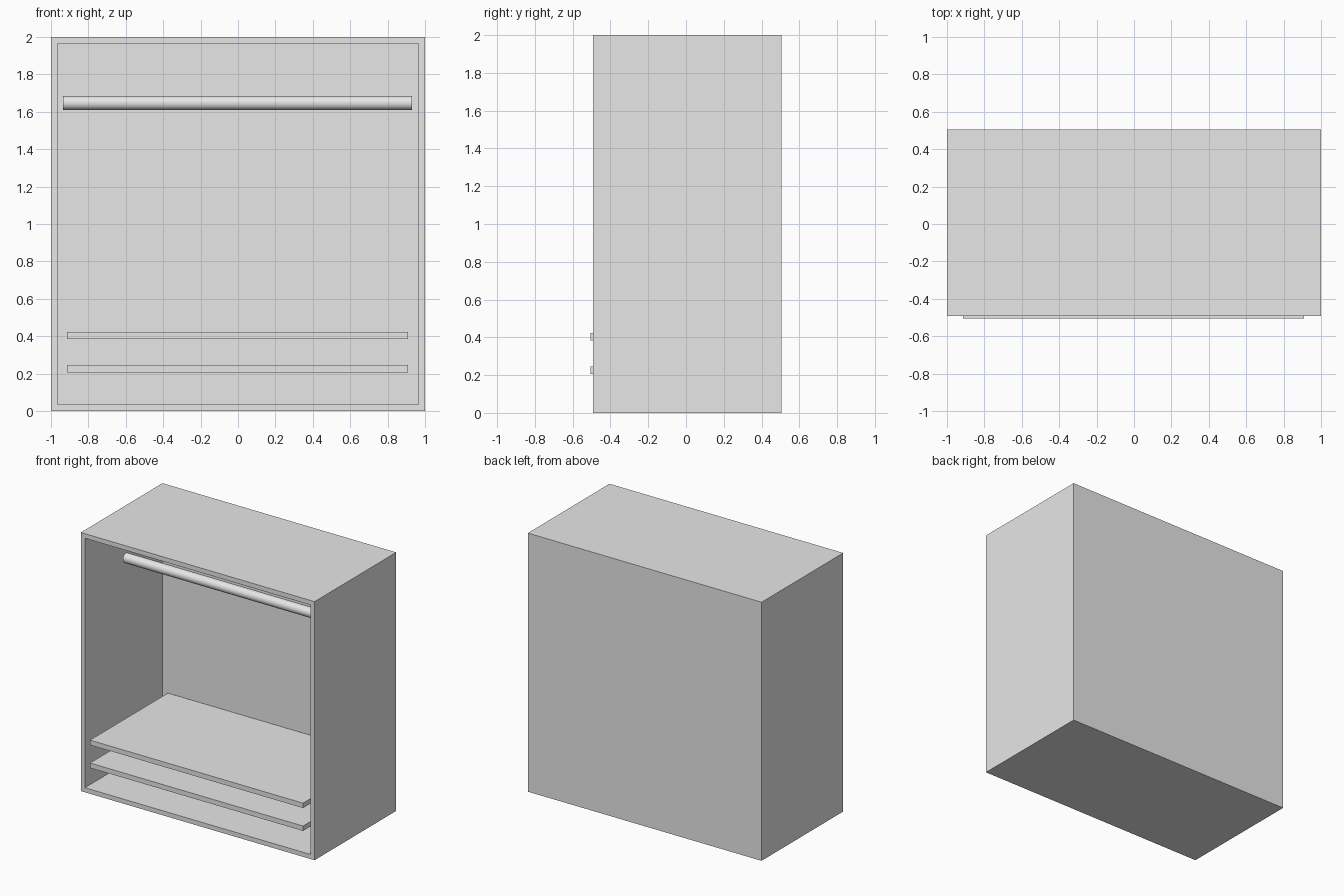
import bpy, bmesh, math
from mathutils import Matrix, Vector

if "Cube" in bpy.data.objects:
    bpy.data.objects.remove(bpy.data.objects["Cube"])

grey = bpy.data.materials.new("light grey")
grey.diffuse_color = (0.8, 0.8, 0.8, 1)
grey.use_nodes = True
grey.node_tree.nodes["Principled BSDF"].inputs["Base Color"].default_value = grey.diffuse_color


def add_object(name, bm):
    bmesh.ops.recalc_face_normals(bm, faces=bm.faces[:])
    mesh = bpy.data.meshes.new(name)
    bm.to_mesh(mesh)
    bm.free()
    mesh.materials.append(grey)
    obj = bpy.data.objects.new(name, mesh)
    bpy.context.collection.objects.link(obj)
    return obj


def box_mesh(low, high):
    low, high = Vector(low), Vector(high)
    bm = bmesh.new()
    bmesh.ops.create_cube(bm, size=1)
    bmesh.ops.scale(bm, vec=high - low, verts=bm.verts)
    bmesh.ops.translate(bm, vec=(low + high) / 2, verts=bm.verts)
    return bm


# Cabinet shell: a box with its front inset and pushed back to a thin rear wall
wall = 0.05
front, back = -0.493, 0.505
bm = box_mesh((-1, front, 0), (1, back, 2))
bm.normal_update()
opening = min(bm.faces, key=lambda f: f.calc_center_median().y)
bmesh.ops.inset_region(bm, faces=[opening], thickness=wall)
result = bmesh.ops.extrude_face_region(bm, geom=[opening])
verts = [v for v in result["geom"] if isinstance(v, bmesh.types.BMVert)]
bmesh.ops.translate(bm, vec=(0, back - wall - front, 0), verts=verts)
if opening.is_valid:
    bmesh.ops.delete(bm, geom=[opening], context="FACES_ONLY")
add_object("cabinet_shell", bm)

# Two shelves, slightly proud of the front
for name, z in (("lower_shelf", 0.207), ("upper_shelf", 0.384)):
    add_object(name, box_mesh((-0.913, -0.505, z), (0.91, 0.447, z + 0.038)))

# Hanging rail
bm = bmesh.new()
bmesh.ops.create_cone(bm, cap_ends=True, segments=48, radius1=0.0375,
                      radius2=0.0375, depth=1.865,
                      matrix=Matrix.Translation((-0.002, -0.035, 1.647))
                      @ Matrix.Rotation(math.pi / 2, 4, "Y"))
rail = add_object("hanging_rail", bm)
bpy.context.view_layer.objects.active = rail
rail.select_set(True)
bpy.ops.object.shade_smooth_by_angle(angle=math.radians(30))
